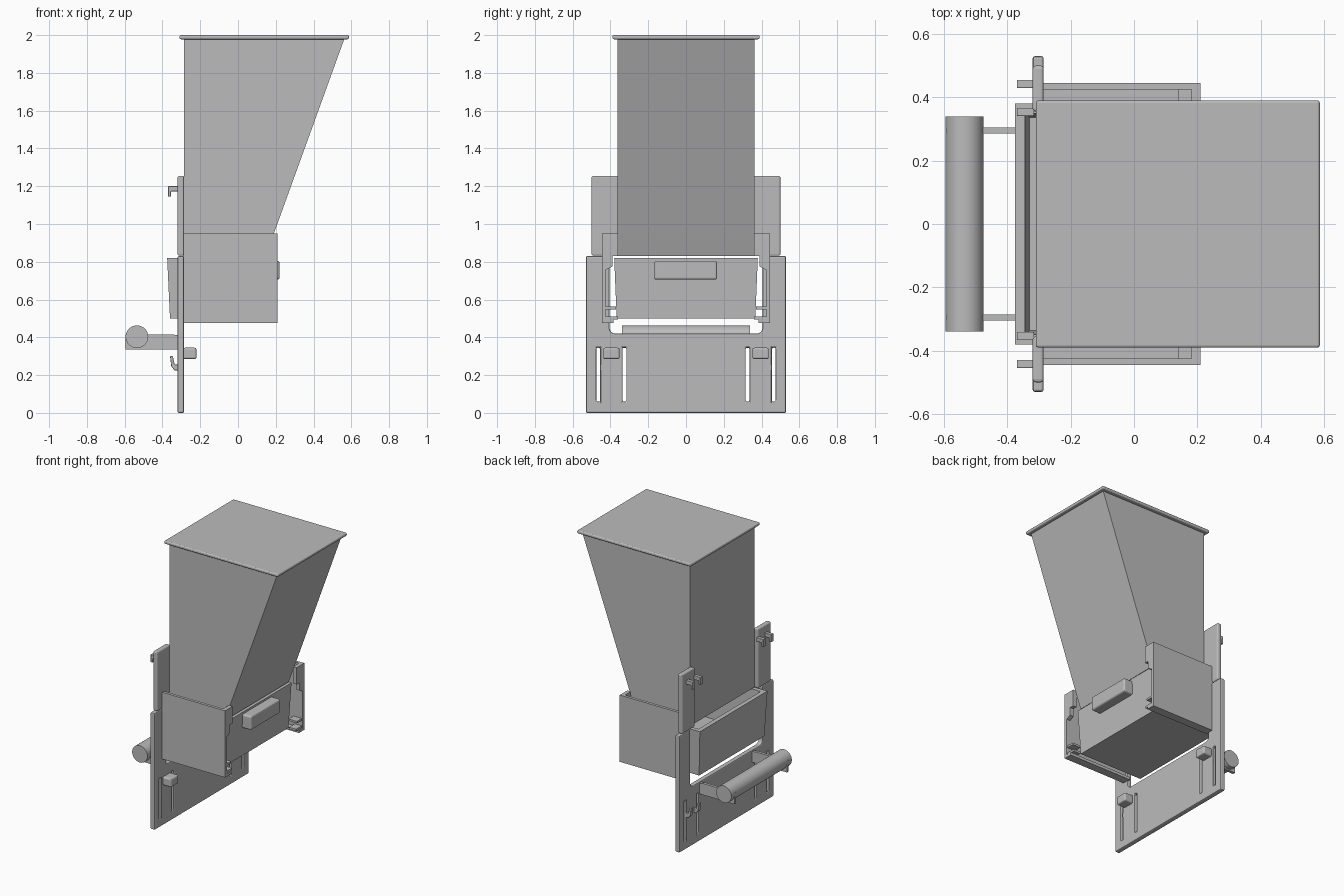
import bpy
import bmesh
import math
from mathutils import Vector

cube = bpy.data.objects.get("Cube")
if cube:
    bpy.data.objects.remove(cube, do_unlink=True)

grey = bpy.data.materials.new("plain grey")
grey.use_nodes = True
COLOUR = (0.5, 0.5, 0.5, 1)
grey.diffuse_color = COLOUR
grey.node_tree.nodes["Principled BSDF"].inputs["Base Color"].default_value = COLOUR


def finish(name, bm, bevel=0):
    """Turn a bmesh into a named object with optional rounded edges."""
    bmesh.ops.recalc_face_normals(bm, faces=bm.faces)
    mesh = bpy.data.meshes.new(name)
    bm.to_mesh(mesh)
    bm.free()
    mesh.materials.append(grey)
    ob = bpy.data.objects.new(name, mesh)
    bpy.context.collection.objects.link(ob)
    if bevel:
        mod = ob.modifiers.new("rounded edges", "BEVEL")
        mod.width = bevel
        mod.segments = 3
        mod.limit_method = "ANGLE"
    return ob


def prism(name, profile, lo, hi, axis, bevel=0):
    """Extrude a profile: (x, z) along y, or (y, z) along x."""
    bm = bmesh.new()
    place = (lambda a, b: (a, lo, b)) if axis == "y" else (lambda a, b: (lo, a, b))
    face = bm.faces.new([bm.verts.new(place(a, b)) for a, b in profile])
    new = bmesh.ops.extrude_face_region(bm, geom=[face])["geom"]
    move = Vector((0, hi - lo, 0)) if axis == "y" else Vector((hi - lo, 0, 0))
    bmesh.ops.translate(bm, vec=move, verts=[v for v in new if isinstance(v, bmesh.types.BMVert)])
    return finish(name, bm, bevel)


def box(name, x, y, z, bevel=0):
    profile = [(x[0], z[0]), (x[1], z[0]), (x[1], z[1]), (x[0], z[1])]
    return prism(name, profile, y[0], y[1], "y", bevel)


def cut(target, cutter):
    """Subtract the cutter, then drop it."""
    mod = target.modifiers.new("cut", "BOOLEAN")
    mod.object = cutter
    mod.operation = "DIFFERENCE"
    mod.solver = "EXACT"
    bpy.context.view_layer.objects.active = target
    bpy.ops.object.modifier_apply(modifier=mod.name)
    bpy.data.objects.remove(cutter, do_unlink=True)


def span(side, a, b):
    """A y range on one side of the model."""
    return sorted((side * a, side * b))


# Hopper and lid
prism("hopper", [(-0.285, 0.83), (0.146, 0.83), (0.19, 0.95), (0.563, 1.98), (-0.285, 1.98)],
      -0.362, 0.362, "y")
box("lid", (-0.31, 0.587), (-0.39, 0.39), (1.978, 2.0), 0.008)

# Mounting plate: open at the top, with rounded inner corners and slots
outline = [(-0.53, 0), (0.53, 0), (0.53, 0.83), (0.405, 0.83)]
for side in (1, -1):
    arc = [(side * (0.375 + 0.03 * math.cos(t)), 0.45 - 0.03 * math.sin(t))
           for t in [i * math.pi / 8 for i in range(5)]]
    outline += arc if side == 1 else arc[::-1]
outline += [(-0.405, 0.83), (-0.53, 0.83)]
plate = prism("mounting_plate", outline, -0.32, -0.285, "x")
for side in (1, -1):
    for y in (0.465, 0.326):
        cut(plate, box("slot_cutter", (-0.4, -0.2), span(side, y - 0.01, y + 0.01), (0.06, 0.345)))
mod = plate.modifiers.new("rounded edges", "BEVEL")
mod.width = 0.008
mod.segments = 2
mod.limit_method = "ANGLE"


# Drawer: tapered open box
def tapered(name, inset, floor, top):
    bm = bmesh.new()
    rings = []
    for x0, x1, y, z in ((-0.36, 0.14, 0.367, floor), (-0.375, 0.155, 0.38, top)):
        x0, x1, y = x0 + inset, x1 - inset, y - inset
        rings.append([bm.verts.new((px, py, z)) for px, py in
                      ((x0, -y), (x1, -y), (x1, y), (x0, y))])
    bm.faces.new(rings[0])
    bm.faces.new(rings[1])
    for i in range(4):
        j = (i + 1) % 4
        bm.faces.new((rings[0][i], rings[0][j], rings[1][j], rings[1][i]))
    return finish(name, bm)


drawer = tapered("drawer", 0, 0.5, 0.82)
cut(drawer, tapered("drawer_cutter", 0.03, 0.53, 0.85))
box("drawer_handle", (0.14, 0.22), (-0.168, 0.165), (0.705, 0.805), 0.012)

# Parts repeated on both sides
for side, word in ((1, "left"), (-1, "right")):
    # Side bracket with end lip, gusset and drawer rails
    box(word + "_side_panel", (-0.29, 0.21), span(side, 0.425, 0.445), (0.475, 0.95))
    lip = [(0.43, 0.95), (0.36, 0.95), (0.36, 0.83), (0.39, 0.83), (0.39, 0.775), (0.43, 0.755)]
    prism(word + "_end_lip", [(side * y, z) for y, z in lip], 0.182, 0.21, "x")
    box(word + "_bottom_rail", (-0.29, 0.21), span(side, 0.385, 0.43), (0.475, 0.495))
    box(word + "_rail_stop", (0.15, 0.205), span(side, 0.36, 0.43), (0.495, 0.51))
    box(word + "_upper_rail", (0.14, 0.205), span(side, 0.37, 0.43), (0.548, 0.562))

    # Upright tab and its hooks
    box(word + "_upright_tab", (-0.32, -0.285), span(side, 0.355, 0.5), (0.832, 1.255), 0.01)
    down_hook = [(-0.315, 1.2), (-0.37, 1.2), (-0.37, 1.145), (-0.355, 1.145),
                 (-0.355, 1.172), (-0.315, 1.172)]
    up_hook = [(-0.285, 0.225), (-0.335, 0.225), (-0.353, 0.245), (-0.36, 0.3),
               (-0.345, 0.3), (-0.335, 0.255), (-0.285, 0.255)]
    for place, y in (("outer", 0.442), ("inner", 0.354)):
        prism(f"{word}_{place}_upper_hook", down_hook, *span(side, y - 0.013, y + 0.013), "y", 0.003)
        prism(f"{word}_{place}_lower_hook", up_hook, *span(side, y - 0.013, y + 0.013), "y", 0.003)

    # Slide knob
    box(word + "_slide_knob", (-0.29, -0.22), span(side, 0.352, 0.438), (0.285, 0.345), 0.01)

    # Roller arm
    arm = [(-0.595, 0.335), (-0.315, 0.335), (-0.315, 0.41), (-0.35, 0.416), (-0.595, 0.416)]
    prism(word + "_roller_arm", arm, *span(side, 0.285, 0.305), "y")

# Roller
bpy.ops.mesh.primitive_cylinder_add(vertices=48, radius=0.06, depth=0.68,
                                    location=(-0.535, 0, 0.403), rotation=(math.pi / 2, 0, 0))
roller = bpy.context.object
roller.name = "roller"
roller.data.materials.append(grey)
bpy.ops.object.shade_smooth_by_angle()
